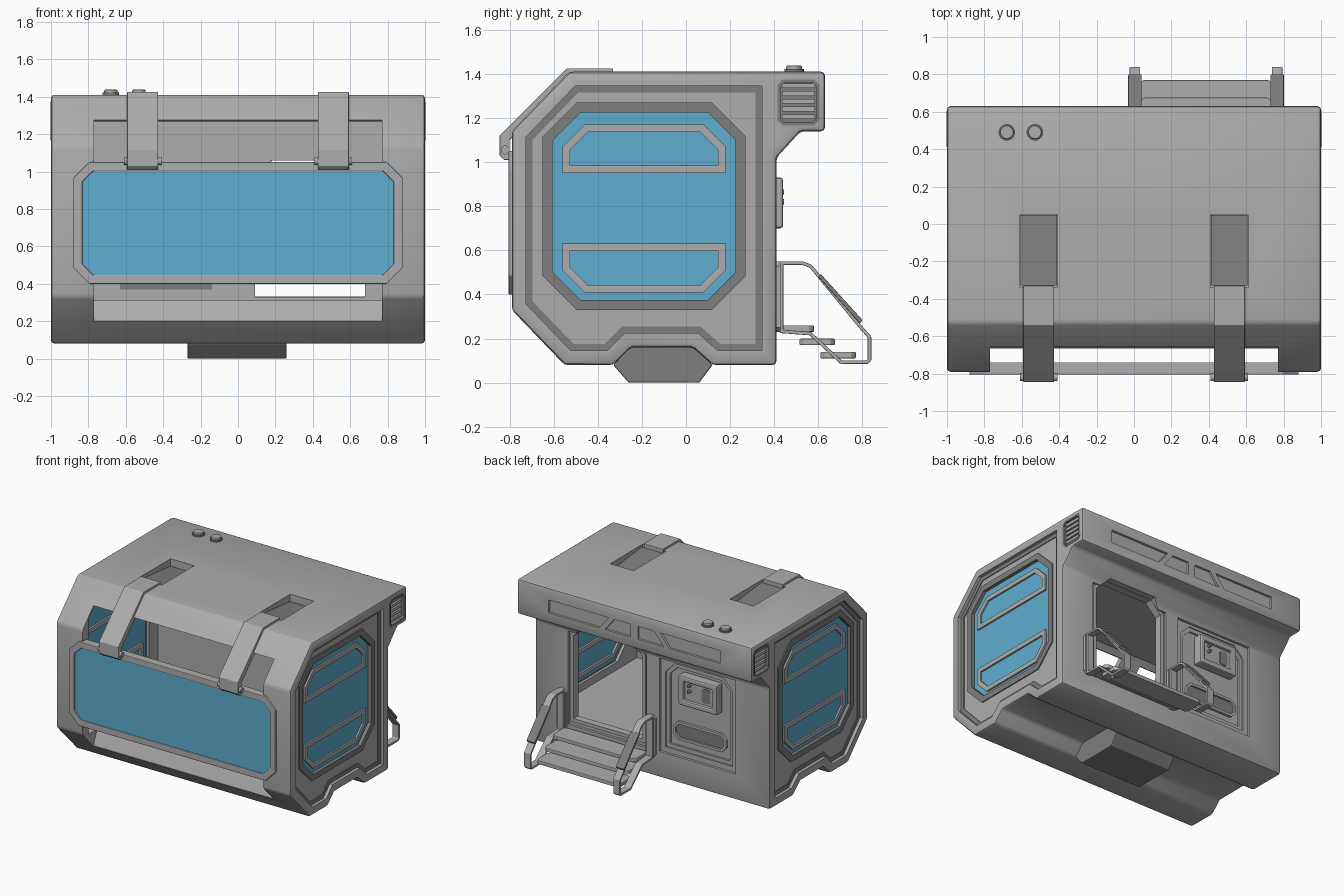
import bpy, bmesh
from mathutils import Vector

if "Cube" in bpy.data.objects:
    bpy.data.objects.remove(bpy.data.objects["Cube"], do_unlink=True)


def material(name, rgb):
    m = bpy.data.materials.new(name)
    m.use_nodes = True
    m.diffuse_color = (*rgb, 1)
    m.node_tree.nodes["Principled BSDF"].inputs["Base Color"].default_value = (*rgb, 1)
    return m


GREY = material("hull grey", (0.42, 0.42, 0.42))
DARK = material("dark grey", (0.21, 0.21, 0.21))
BLUE = material("window blue", (0.112, 0.42, 0.63))


# ---- helpers ----
def place(axis, u, v, t):
    return {"x": (t, u, v), "y": (u, t, v), "z": (u, v, t)}[axis]


def finish(name, bm, mat, bevel=0, segments=2):
    bmesh.ops.recalc_face_normals(bm, faces=bm.faces)
    mesh = bpy.data.meshes.new(name)
    bm.to_mesh(mesh)
    bm.free()
    mesh.materials.append(mat)
    ob = bpy.data.objects.new(name, mesh)
    bpy.context.collection.objects.link(ob)
    if bevel:
        b = ob.modifiers.new("bevel", "BEVEL")
        b.width, b.segments = bevel, segments
        b.limit_method, b.angle_limit = "ANGLE", 0.5
    return ob


def prism(name, pts, axis, a, b, mat=GREY, bevel=0):
    """Extrude a closed profile along an axis."""
    bm = bmesh.new()
    lo = [bm.verts.new(place(axis, u, v, a)) for u, v in pts]
    hi = [bm.verts.new(place(axis, u, v, b)) for u, v in pts]
    bm.faces.new(lo)
    bm.faces.new(hi)
    for i in range(len(pts)):
        j = (i + 1) % len(pts)
        bm.faces.new((lo[i], lo[j], hi[j], hi[i]))
    return finish(name, bm, mat, bevel)


def ring(name, outer, width, axis, a, b, mat=GREY, bevel=0):
    """Extrude a closed band that follows a profile."""
    bm = bmesh.new()
    loops = [(outer, a), (outer, b), (inset(outer, width), b), (inset(outer, width), a)]
    rows = [[bm.verts.new(place(axis, u, v, t)) for u, v in p] for p, t in loops]
    n = len(outer)
    for k in range(4):
        r, s = rows[k], rows[(k + 1) % 4]
        for i in range(n):
            j = (i + 1) % n
            bm.faces.new((r[i], r[j], s[j], s[i]))
    return finish(name, bm, mat, bevel)


def inset(pts, d):
    """Move every side of a profile inwards by d."""
    n = len(pts)
    p = [Vector(q) for q in pts]
    area = sum(p[i].x * p[(i + 1) % n].y - p[(i + 1) % n].x * p[i].y for i in range(n))
    sign = 1 if area > 0 else -1
    out = []
    for i in range(n):
        e1 = (p[i] - p[i - 1]).normalized()
        e2 = (p[(i + 1) % n] - p[i]).normalized()
        n1, n2 = Vector((-e1.y, e1.x)) * sign, Vector((-e2.y, e2.x)) * sign
        out.append(tuple(p[i] + (n1 + n2) * d / (1 + n1.dot(n2))))
    return out


def rect(u0, u1, v0, v1):
    return [(u0, v0), (u1, v0), (u1, v1), (u0, v1)]


def octagon(u0, u1, v0, v1, c):
    return [(u0 + c, v0), (u1 - c, v0), (u1, v0 + c), (u1, v1 - c),
            (u1 - c, v1), (u0 + c, v1), (u0, v1 - c), (u0, v0 + c)]


def arch(u0, u1, v0, v1, c):
    return [(u0, v0), (u1, v0), (u1, v1 - c), (u1 - c, v1), (u0 + c, v1), (u0, v1 - c)]


def cylinder(name, axis, u, v, a, b, r, mat=GREY, bevel=0):
    bm = bmesh.new()
    bmesh.ops.create_circle(bm, cap_ends=False, radius=r, segments=20)
    pts = [(u + w.co.x, v + w.co.y) for w in bm.verts]
    bm.free()
    return prism(name, pts, axis, a, b, mat, bevel)


# ---- hull ----
body = [(-.79, .33), (-.55, .08), (-.33, .08), (-.25, .16), (.03, .16), (.12, .08),
        (.41, .08), (.41, 1.41), (-.53, 1.41), (-.79, 1.14)]
profile = body[:7] + [(.41, 1.02), (.52, 1.14), (.63, 1.14)] + [(.63, 1.41)] + body[8:]
hull = prism("hull", profile, "x", -1, 1, GREY, 0.018)

end_panel = inset(body, 0.065)
window = octagon(-.61, .23, .37, 1.23, .13)
window_rim = inset(window, -0.04)
doorway = arch(.09, .68, .33, 1.06, .09)
cavity = [(-.72, .31), (.34, .31), (.34, 1.3), (-.6, 1.3), (-.72, 1.2)]
front_gap = [(-1, .2), (-.66, .2), (-.61, .32), (-.61, 1.25), (-.66, 1.277), (-1, 1.277)]
roof_slot = [(-.34, 1.385), (.05, 1.345), (.05, 1.5), (-.34, 1.5)]

cutters = [prism("cut", cavity, "x", -.92, .92),
           prism("cut", front_gap, "x", -.77, .77),
           prism("cut", doorway, "y", .3, .6),
           prism("cut", rect(.05, .72, .28, 1.0), "y", .39, .5),
           prism("cut", rect(-.71, -.06, .28, 1.0), "y", .39, .5),
           prism("cut", arch(-.67, -.1, .32, .98, .08), "y", .365, .5)]
for s in (-1, 1):
    cutters += [prism("cut", end_panel, "x", s * .97, s * 1.1),
                prism("cut", window, "x", s * .8, s * 1.1),
                prism("cut", octagon(.42, .6, 1.17, 1.37, .02), "x", s * .96, s * 1.1),
                prism("cut", roof_slot, "x", s * .51 - .1, s * .51 + .1),
                prism("cut", [(s * .73, 1.22), (s * .3, 1.22), (s * .22, 1.32), (s * .73, 1.32)],
                      "y", .612, .7),
                prism("cut", [(s * .25, 1.22), (s * .03, 1.22), (s * .03, 1.32), (s * .17, 1.32)],
                      "y", .612, .7)]
for c in cutters:
    m = hull.modifiers.new("cut", "BOOLEAN")
    m.operation, m.object, m.solver = "DIFFERENCE", c, "EXACT"
bpy.ops.object.select_all(action="DESELECT")
bpy.context.view_layer.objects.active = hull
hull.select_set(True)
for m in list(hull.modifiers):
    bpy.ops.object.modifier_apply(modifier=m.name)
for c in cutters:
    bpy.data.objects.remove(c, do_unlink=True)
bpy.ops.object.shade_smooth_by_angle(angle=0.6)

# ---- support foot in the channel under the hull ----
prism("foot", [(-.33, .08), (-.26, 0), (.06, 0), (.12, .08), (.04, .165), (-.25, .165)],
      "x", -.27, .26, DARK, 0.006)

# ---- both ends: trim, window, grab frames, vent ----
for s in (-1, 1):
    ring("end_trim", end_panel, .03, "x", s * .965, s * .976, DARK)
    ring("window_rim", window_rim, .045, "x", s * .94, s * .978, DARK)
    prism("end_window", inset(window, -.005), "x", s * .945, s * .952, BLUE)
    upper = arch(-.56, .18, .95, 1.17, .1)
    for frame in (upper, [(y, 1.58 - z) for y, z in upper]):
        ring("window_frame", frame, .034, "x", s * .93, s * .965)
    prism("vent_back", rect(.425, .595, 1.175, 1.365), "x", s * .958, s * .965, DARK)
    ring("vent_rim", octagon(.415, .605, 1.165, 1.375, .025), .015, "x", s * .96, s * 1.003, DARK)
    for i in range(5):
        z = 1.195 + i * .035
        prism("vent_slat", [(.435, z), (.585, z), (.585, z + .022), (.435, z + .022)],
              "x", s * .96, s * .988)

# ---- front shutter with its two hinge straps ----
shutter = octagon(-.88, .88, .4, 1.05, .085)
ring("shutter_frame", shutter, .048, "y", -.805, -.74, GREY, 0.005)
prism("shutter_glass", inset(shutter, .045), "y", -.797, -.775, BLUE)
strap = [(-.33, 1.425), (-.54, 1.425), (-.79, 1.175), (-.845, 1.12), (-.845, 1.03),
         (-.825, 1.01), (-.8, 1.01), (-.8, 1.1), (-.53, 1.375), (-.33, 1.375)]
for s in (-1, 1):
    x = s * .51
    prism("hinge_strap", strap, "x", x - .083, x + .083, GREY, 0.004)
    cylinder("hinge_pin", "x", -.82, 1.055, x - .1, x + .1, .02)
    prism("slot_floor", [(-.33, 1.387), (.048, 1.348), (.048, 1.354), (-.33, 1.393)],
          "x", x - .098, x + .098, DARK)

# ---- roof caps ----
for x in (-.68, -.53):
    cylinder("roof_cap_base", "z", x, .49, 1.4, 1.422, .044, DARK)
    cylinder("roof_cap", "z", x, .49, 1.415, 1.438, .036, GREY, 0.006)

# ---- closed rear door: control box and handle recess ----
ring("door_frame", arch(-.67, -.1, .32, .98, .08), .03, "y", .36, .38)
ring("control_box", rect(-.57, -.24, .7, .93), .045, "y", .365, .44, GREY, 0.012)
prism("control_panel", rect(-.54, -.27, .73, .9), "y", .365, .42)
for z in (.82, .865):
    cylinder("control_knob", "y", -.33, z, .415, .445, .012, DARK)
prism("control_screen", octagon(-.5, -.43, .76, .87, .015), "y", .415, .425, DARK)
ring("handle_rim", octagon(-.61, -.16, .4, .54, .04), .02, "y", .36, .385)
prism("handle_recess", octagon(-.6, -.17, .41, .53, .035), "y", .362, .37, DARK)
prism("door_slot", rect(-.63, -.14, .37, .4), "y", .334, .345, DARK)
ring("doorway_frame", inset(doorway, -.025), .027, "y", .36, .4)

# ---- steps with side rails ----
for y, z in ((.43, .23), (.525, .17), (.62, .11)):
    prism("step", octagon(.03, .74, y - .01, y + .15, .02), "z", z, z + .03, GREY, 0.005)
rail = [(.425, .55), (.53, .55), (.57, .535), (.8, .255), (.84, .21), (.84, .1),
        (.825, .085), (.7, .085), (.56, .215), (.425, .225)]
grip = [(.6, .48), (.612, .492), (.8, .284), (.788, .268)]
for x in (.005, .765):
    ring("rail", rail, .016, "x", x - .028, x + .028, GREY, 0.003)
    prism("rail_grip", grip, "x", x - .036, x + .036, DARK, 0.004)
    prism("rail_mount", octagon(x - .04, x + .04, .23, .55, .02), "y", .405, .428)
    for z in (.3, .39, .48):
        cylinder("mount_bolt", "y", x, z, .42, .438, .02, DARK)
